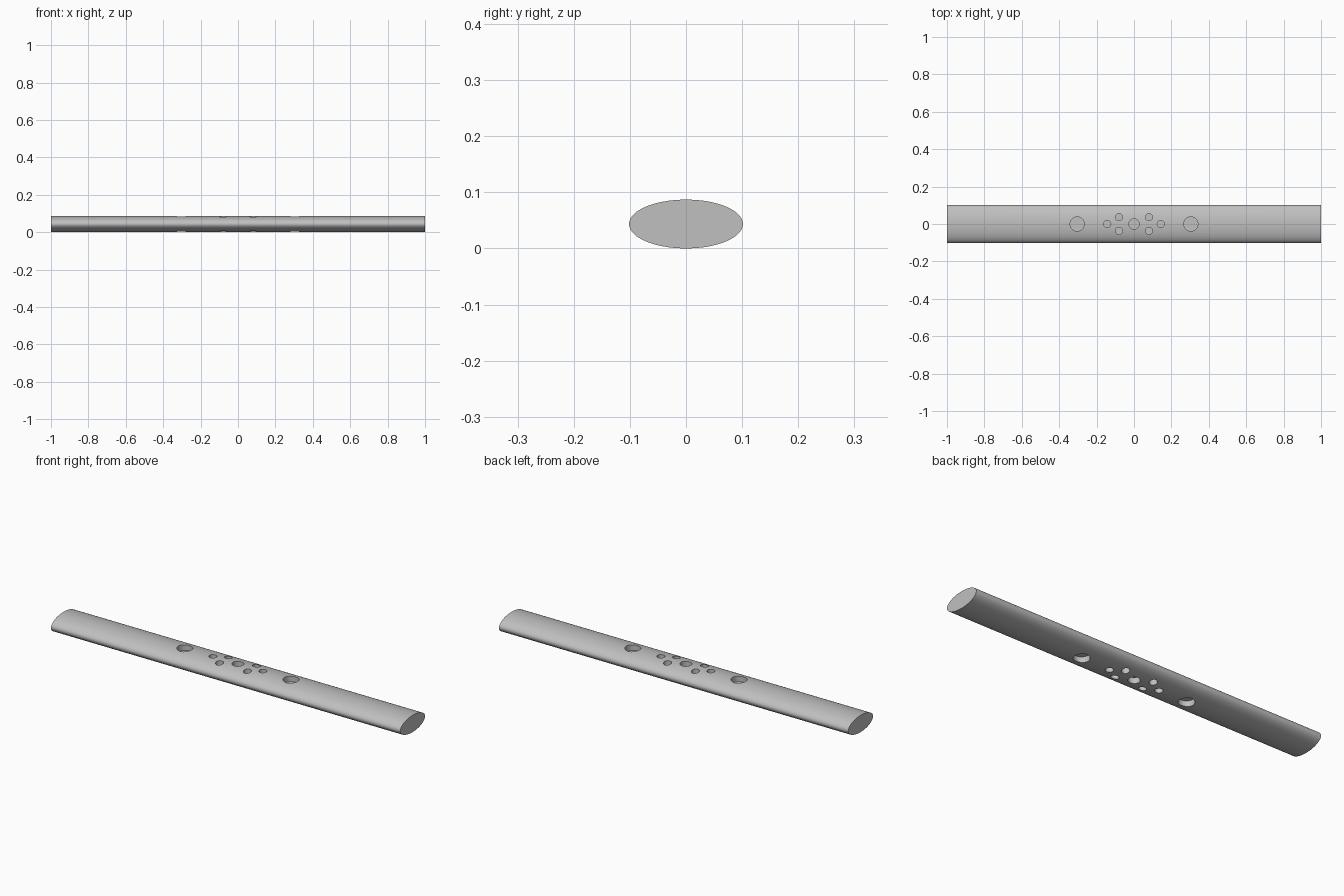
import bpy, bmesh, math
from mathutils import Matrix

cube = bpy.data.objects.get("Cube")
if cube:
    bpy.data.objects.remove(cube, do_unlink=True)

LENGTH, WIDTH, HEIGHT = 2.0, 0.203, 0.087
HOLE_DEPTH = 0.03


def make_object(name, bm):
    mesh = bpy.data.meshes.new(name)
    bm.to_mesh(mesh)
    bm.free()
    obj = bpy.data.objects.new(name, mesh)
    bpy.context.scene.collection.objects.link(obj)
    return obj


def add_cylinder(bm, sides, radius, depth, matrix):
    bmesh.ops.create_cone(bm, cap_ends=True, segments=sides, radius1=radius,
                          radius2=radius, depth=depth, matrix=matrix)


# Elliptical bar lying along x
bm = bmesh.new()
lay_down = Matrix.Rotation(math.pi / 2, 4, "Y")
squash = Matrix.Diagonal((1, WIDTH, HEIGHT, 1))
lift = Matrix.Translation((0, 0, HEIGHT / 2))
add_cylinder(bm, 96, 0.5, LENGTH, lift @ squash @ lay_down)
bar = make_object("elliptical_bar", bm)

# Pattern of round blind holes: x, y, radius
holes = [(0, 0, 0.028)]
for side in (-1, 1):
    holes.append((side * 0.304, 0, 0.038))
    holes.append((side * 0.143, 0, 0.019))
    for row in (-1, 1):
        holes.append((side * 0.08, row * 0.037, 0.019))

# Cutters sink into the top and the underside alike
bm = bmesh.new()
for x, y, radius in holes:
    for z in (0, HEIGHT):
        add_cylinder(bm, 48, radius, 2 * HOLE_DEPTH, Matrix.Translation((x, y, z)))
cutter = make_object("hole_cutter", bm)
cutter.hide_render = True

cut = bar.modifiers.new("holes", "BOOLEAN")
cut.operation = "DIFFERENCE"
cut.solver = "EXACT"
cut.object = cutter

bpy.ops.object.select_all(action="DESELECT")
bar.select_set(True)
bpy.context.view_layer.objects.active = bar
bpy.ops.object.modifier_apply(modifier=cut.name)
bpy.data.objects.remove(cutter, do_unlink=True)
bpy.ops.object.shade_smooth_by_angle(angle=math.radians(30))

# Plain grey finish
grey = bpy.data.materials.new("light_grey")
grey.use_nodes = True
colour = (0.527, 0.527, 0.527, 1)
grey.diffuse_color = colour
grey.node_tree.nodes["Principled BSDF"].inputs["Base Color"].default_value = colour
bar.data.materials.clear()
bar.data.materials.append(grey)
